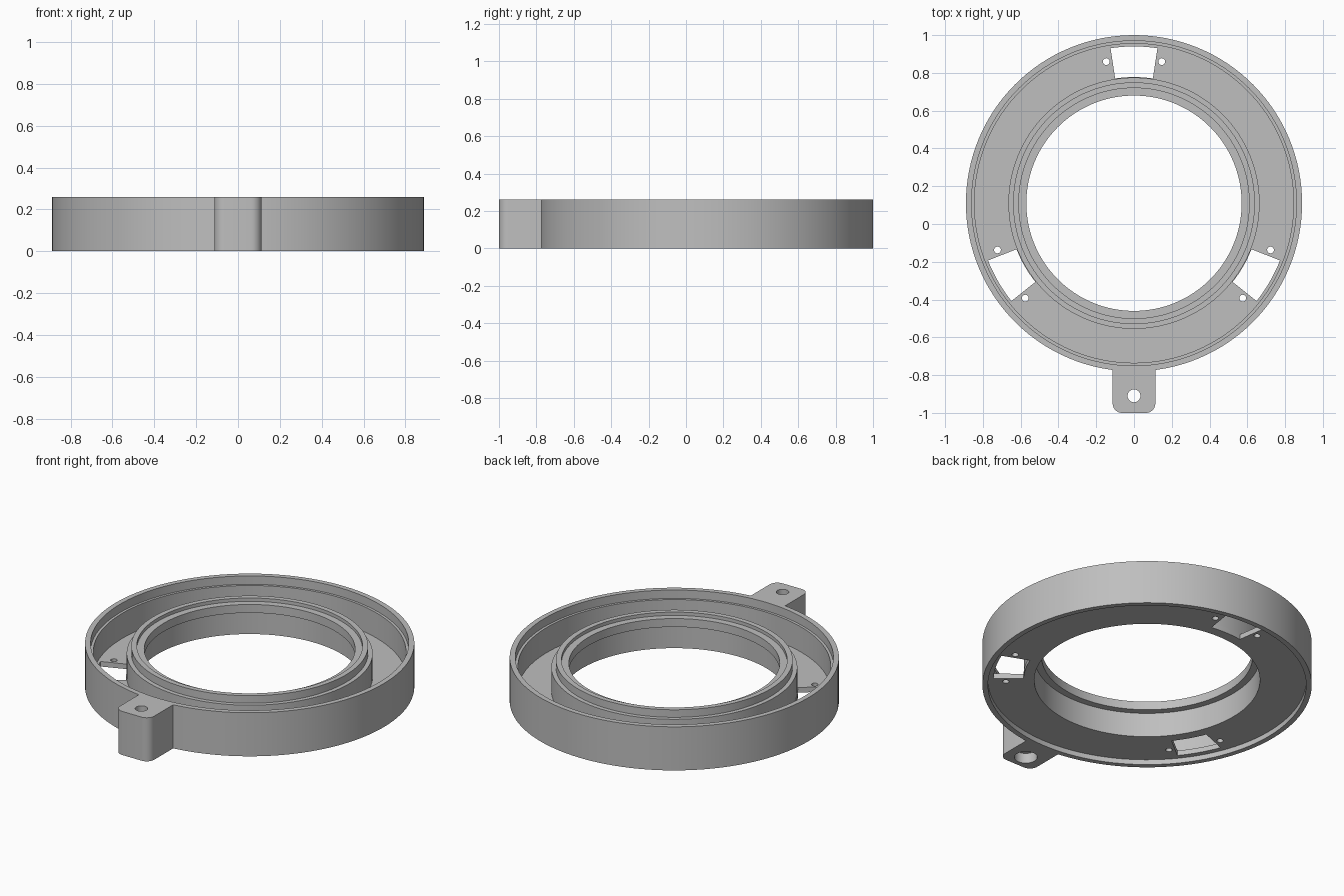
import bpy
import bmesh
from math import cos, sin, pi, radians

CY = 0.11        # ring centre on y
SEGMENTS = 128

if "Cube" in bpy.data.objects:
    bpy.data.objects.remove(bpy.data.objects["Cube"])

grey = bpy.data.materials.new("plain_grey")
grey.use_nodes = True
grey.diffuse_color = (0.52, 0.52, 0.52, 1)
grey.node_tree.nodes["Principled BSDF"].inputs["Base Color"].default_value = (0.52, 0.52, 0.52, 1)


def finish(name, bm):
    bmesh.ops.recalc_face_normals(bm, faces=bm.faces)
    mesh = bpy.data.meshes.new(name)
    bm.to_mesh(mesh)
    bm.free()
    mesh.materials.append(grey)
    obj = bpy.data.objects.new(name, mesh)
    bpy.context.collection.objects.link(obj)
    return obj


def lathe(name, profile):
    """Spin a closed (radius, z) profile around the ring axis."""
    bm = bmesh.new()
    rings = []
    for i in range(SEGMENTS):
        a = 2 * pi * i / SEGMENTS
        rings.append([bm.verts.new((r * cos(a), CY + r * sin(a), z)) for r, z in profile])
    n = len(profile)
    for i in range(SEGMENTS):
        a, b = rings[i], rings[(i + 1) % SEGMENTS]
        for j in range(n):
            k = (j + 1) % n
            bm.faces.new((a[j], b[j], b[k], a[k]))
    return finish(name, bm)


def prism(name, outline, z0, z1):
    """Extrude a flat outline from z0 to z1."""
    bm = bmesh.new()
    face = bm.faces.new([bm.verts.new((x, y, z0)) for x, y in outline])
    top = bmesh.ops.extrude_face_region(bm, geom=[face])["geom"]
    verts = [v for v in top if isinstance(v, bmesh.types.BMVert)]
    bmesh.ops.translate(bm, verts=verts, vec=(0, 0, z1 - z0))
    return finish(name, bm)


def arc(cx, cy, r, start, end, steps):
    return [(cx + r * cos(radians(start + (end - start) * i / steps)),
             cy + r * sin(radians(start + (end - start) * i / steps))) for i in range(steps + 1)]


def circle(cx, cy, r, steps=32):
    return arc(cx, cy, r, 0, 360, steps)[:-1]


def combine(target, tool, operation):
    """Apply a boolean, then drop the tool."""
    mod = target.modifiers.new("combine", "BOOLEAN")
    mod.operation = operation
    mod.solver = "EXACT"
    mod.object = tool
    graph = bpy.context.evaluated_depsgraph_get()
    mesh = bpy.data.meshes.new_from_object(target.evaluated_get(graph))
    target.modifiers.clear()
    target.data = mesh
    bpy.data.objects.remove(tool)


# Channel-shaped ring: stepped outer wall, thin floor, stepped inner collar
body = lathe("ring_housing", [
    (0.89, 0), (0.89, 0.26), (0.86, 0.26), (0.86, 0.21), (0.845, 0.21), (0.845, 0.06),
    (0.665, 0.06), (0.665, 0.20), (0.64, 0.20), (0.64, 0.245), (0.61, 0.245), (0.61, 0.225),
    (0.57, 0.225), (0.57, 0.175), (0.61, 0.175), (0.61, 0.03), (0.86, 0.03), (0.86, 0)])

# Mounting tab with rounded front corners
tab = prism("mounting_tab",
            arc(-0.063, -0.95, 0.05, 180, 270, 8) + arc(0.063, -0.95, 0.05, 270, 360, 8)
            + [(0.113, -0.76), (-0.113, -0.76)], 0, 0.26)
combine(body, tab, "UNION")

# Tab bolt hole and its wider recess underneath
combine(body, prism("bolt_hole", circle(0, -0.91, 0.034), -0.1, 0.4), "DIFFERENCE")
combine(body, prism("bolt_recess", circle(0, -0.91, 0.062), -0.1, 0.06), "DIFFERENCE")

# Three floor windows, each with a pair of screw holes
for angle in (90, 210, 330):
    sector = (arc(0, CY, 0.83, angle - 8.6, angle + 8.6, 8)
              + arc(0, CY, 0.668, angle + 8.6, angle - 8.6, 8))
    combine(body, prism("window", sector, 0.01, 0.1), "DIFFERENCE")
    for side in (-1, 1):
        a = radians(angle + side * 11.1)
        hole = circle(0.764 * cos(a), CY + 0.764 * sin(a), 0.018, 20)
        combine(body, prism("screw_hole", hole, 0.01, 0.1), "DIFFERENCE")

# Smooth curved walls, crisp edges
bpy.ops.object.select_all(action="DESELECT")
body.select_set(True)
bpy.context.view_layer.objects.active = body
bpy.ops.object.shade_smooth_by_angle(angle=radians(30))
